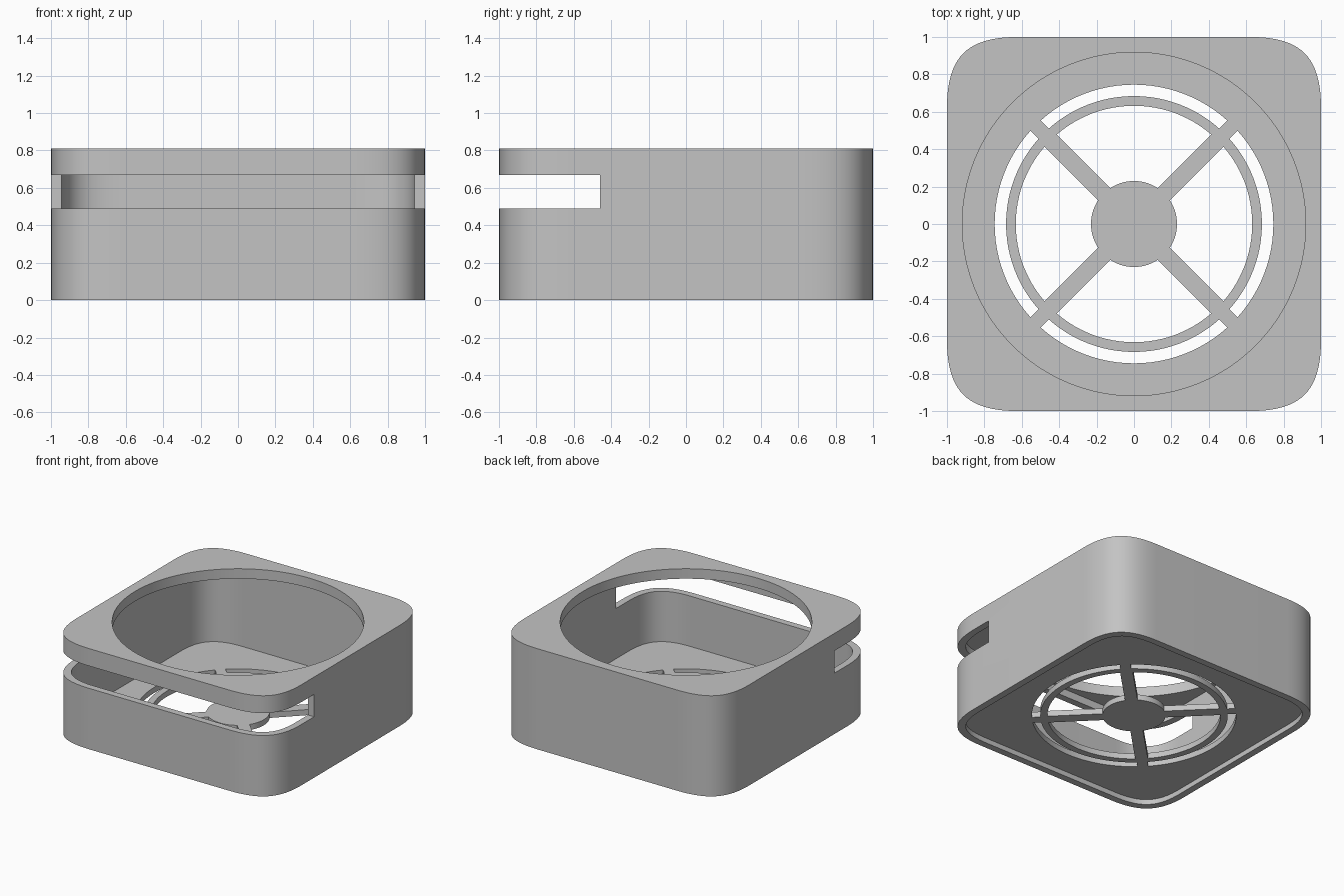
import bpy, bmesh, math

cube = bpy.data.objects.get("Cube")
if cube:
    bpy.data.objects.remove(cube, do_unlink=True)

grey = bpy.data.materials.new("plain grey")
grey.use_nodes = True
colour = (0.55, 0.55, 0.55, 1)
grey.diffuse_color = colour
grey.node_tree.nodes["Principled BSDF"].inputs["Base Color"].default_value = colour


def rounded_square(half, start=0.62, pull=0.72, steps=20):
    """Square outline with soft, curvature-blended corners."""
    handle = start + (half - start) * pull
    quarter = []
    for i in range(steps + 1):
        t = i / steps
        u = 1 - t
        b = (u**3, 3 * u * u * t, 3 * u * t * t, t**3)
        x = (b[0] + b[1]) * half + b[2] * handle + b[3] * start
        y = b[0] * start + b[1] * handle + (b[2] + b[3]) * half
        quarter.append((x, y))
    return turned(quarter)


def turned(quarter):
    points = []
    for x, y in quarter:
        points.append((x, y))
    for k in range(3):
        quarter = [(-y, x) for x, y in quarter]
        points += quarter
    return points


def circle(radius, steps=128):
    return [(radius * math.cos(math.tau * i / steps),
             radius * math.sin(math.tau * i / steps)) for i in range(steps)]


def sector(inner, outer, half_gap, turn, steps=24):
    """Ring segment between two diagonal bars of constant width."""
    points = []
    for radius, way in ((outer, 1), (inner, -1)):
        sweep = math.pi / 4 - math.asin(half_gap / radius)
        for i in range(steps + 1):
            a = turn + way * sweep * (2 * i / steps - 1)
            points.append((radius * math.cos(a), radius * math.sin(a)))
    return points


def prisms(name, outlines, z0, z1):
    bm = bmesh.new()
    for outline in outlines:
        low = [bm.verts.new((x, y, z0)) for x, y in outline]
        high = [bm.verts.new((x, y, z1)) for x, y in outline]
        bm.faces.new(low[::-1])
        bm.faces.new(high)
        for i in range(len(low)):
            j = (i + 1) % len(low)
            bm.faces.new((low[i], low[j], high[j], high[i]))
    mesh = bpy.data.meshes.new(name)
    bm.to_mesh(mesh)
    bm.free()
    obj = bpy.data.objects.new(name, mesh)
    bpy.context.collection.objects.link(obj)
    mesh.materials.append(grey)
    return obj


def cut(body, cutter):
    cutter.hide_render = True
    mod = body.modifiers.new(cutter.name, 'BOOLEAN')
    mod.operation = 'DIFFERENCE'
    mod.solver = 'EXACT'
    mod.object = cutter
    bpy.context.view_layer.objects.active = body
    bpy.ops.object.modifier_apply(modifier=mod.name)
    bpy.data.objects.remove(cutter, do_unlink=True)


# Outer block
housing = prisms("fan_housing", [rounded_square(1)], 0, 0.81)

# Hollow inside and shallow recess underneath
inner = rounded_square(0.945)
cut(housing, prisms("cavity_cutter", [inner], 0.085, 0.73))
cut(housing, prisms("recess_cutter", [inner], -0.1, 0.04))

# Round opening in the roof
cut(housing, prisms("opening_cutter", [circle(0.918)], 0.6, 1))

# Slot across the front and around both front corners
slot = [(-1.2, -1.2), (1.2, -1.2), (1.2, -0.46), (-1.2, -0.46)]
cut(housing, prisms("slot_cutter", [slot], 0.49, 0.67))

# Floor grille: windows leave a hub, four diagonal bars and a ring
windows = []
for k in range(4):
    turn = k * math.pi / 2
    windows.append(sector(0.23, 0.632, 0.046, turn))
    windows.append(sector(0.684, 0.745, 0.039, turn))
cut(housing, prisms("grille_cutter", windows, -0.05, 0.2))

# Smooth corners, crisp edges
bpy.ops.object.select_all(action='DESELECT')
housing.select_set(True)
bpy.context.view_layer.objects.active = housing
bpy.ops.object.shade_smooth_by_angle(angle=math.radians(30))
